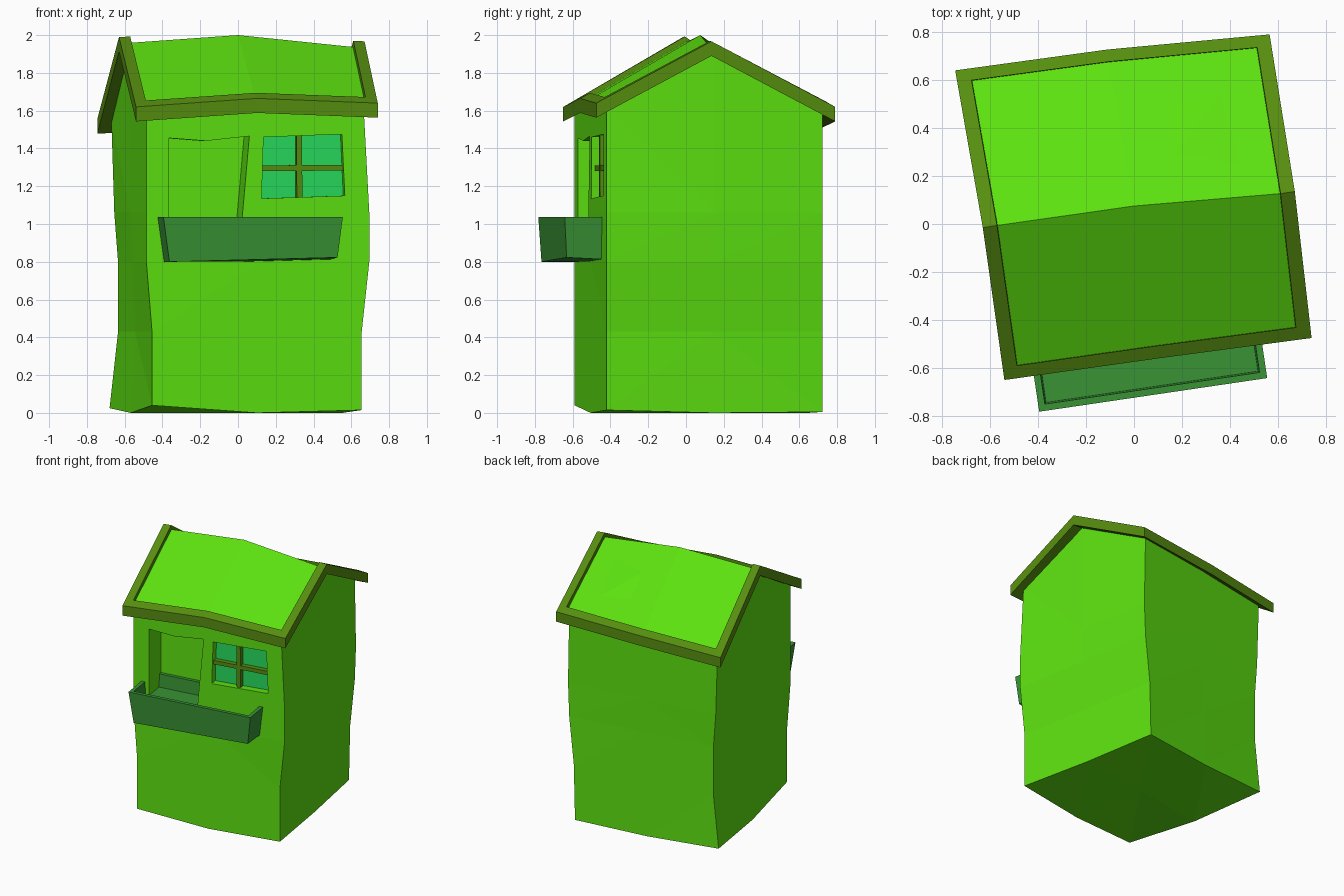
import bpy, bmesh
from mathutils import Vector

if "Cube" in bpy.data.objects:
    bpy.data.objects.remove(bpy.data.objects["Cube"])


def material(name, rgb):
    m = bpy.data.materials.new(name)
    m.diffuse_color = (*rgb, 1)
    m.use_nodes = True
    m.node_tree.nodes["Principled BSDF"].inputs["Base Color"].default_value = m.diffuse_color
    return m


GREEN = material("bright green", (0.107, 0.75, 0.005))
OLIVE = material("olive trim", (0.093, 0.27, 0.005))
PLANTER = material("planter green", (0.04, 0.29, 0.035))
GLASS = material("glass green", (0.019, 0.71, 0.107))


def finish(name, bm, *mats):
    bmesh.ops.recalc_face_normals(bm, faces=bm.faces[:])
    me = bpy.data.meshes.new(name)
    bm.to_mesh(me)
    bm.free()
    for m in mats:
        me.materials.append(m)
    ob = bpy.data.objects.new(name, me)
    bpy.context.collection.objects.link(ob)
    return ob


def wall(x, d, z):
    """Point on the turned front wall, d units inward."""
    return Vector((x - 0.147 * d, -0.518 + 0.148 * x + 0.989 * d, z))


def loft(bm, rings):
    """Join rings of points with quads; return the vertex rings."""
    vs = [[bm.verts.new(p) for p in r] for r in rings]
    n = len(vs[0])
    for a, b in zip(vs, vs[1:]):
        for i in range(n):
            bm.faces.new((a[i], a[(i + 1) % n], b[(i + 1) % n], b[i]))
    return vs


def prism(name, outline, d0, d1, mat):
    """Outline in wall x and z, extruded into the wall."""
    bm = bmesh.new()
    v = loft(bm, [[wall(x, d, z) for x, z in outline] for d in (d0, d1)])
    bm.faces.new(v[0])
    bm.faces.new(v[1])
    return finish(name, bm, mat)


# House body: crooked rings of four corners plus edge midpoints
LEVELS = [  # x of front left, front right, back right, back left
    (-0.455, 0.655, 0.45, -0.68),
    (-0.455, 0.655, 0.46, -0.635),
    (-0.485, 0.695, 0.50, -0.635),
    (-0.485, 0.695, 0.51, -0.655),
    (-0.485, 0.665, 0.50, -0.67)]
YS = (-0.59, -0.42, 0.722, 0.57)
ZS = [(0.04, 0, 0.015, 0, 0.005, 0, 0.025, 0),
      (0.43,) * 8, (0.8,) * 8, (1.06,) * 8,
      (1.60, 1.645, 1.62, 1.91, 1.60, 1.57, 1.54, 1.935)]
rings = []
for xs, zs in zip(LEVELS, ZS):
    ring = []
    for i in range(4):
        j = (i + 1) % 4
        ring.append((xs[i], YS[i], zs[2 * i]))
        ring.append(((xs[i] + xs[j]) / 2, (YS[i] + YS[j]) / 2, zs[2 * i + 1]))
    rings.append(ring)
bm = bmesh.new()
v = loft(bm, rings)
for ring, z in ((v[0], 0.0), (v[-1], 1.965)):
    c = bm.verts.new((0.0, 0.075, z))
    for a, b, d in ((7, 0, 1), (1, 2, 3), (3, 4, 5), (5, 6, 7)):
        bm.faces.new((ring[a], ring[b], ring[d], c))
bmesh.ops.triangulate(bm, faces=bm.faces[:])
body = finish("house_body", bm, GREEN)

# Recesses for the serving hatch and the window
HATCH = [(-0.365, 0.92), (0.012, 0.92), (0.06, 1.465), (-0.17, 1.44), (-0.365, 1.455)]
WINDOW = [(0.125, 1.135), (0.565, 1.15), (0.55, 1.475), (0.135, 1.46)]
for name, outline, depth in (("hatch_cutter", HATCH, 0.19), ("window_cutter", WINDOW, 0.06)):
    cutter = prism(name, outline, -0.1, depth, GREEN)
    cutter.hide_render = True
    mod = body.modifiers.new(name, 'BOOLEAN')
    mod.operation = 'DIFFERENCE'
    mod.solver = 'EXACT'
    mod.object = cutter
    bpy.context.view_layer.objects.active = body
    bpy.ops.object.modifier_apply(modifier=name)
    bpy.data.objects.remove(cutter)

# Window glass and crossed bars
prism("window_glass", WINDOW, 0.053, 0.061, GLASS)
prism("window_upright_bar", [(0.313, 1.14), (0.343, 1.14), (0.34, 1.468), (0.312, 1.467)],
      0.012, 0.056, OLIVE)
prism("window_cross_bar", [(0.13, 1.28), (0.56, 1.283), (0.558, 1.313), (0.131, 1.31)],
      0.016, 0.055, OLIVE)

# Roof slab with raised trim around sunken panels
STATIONS = [  # back, ridge, front
    [(-0.745, 0.64, 1.555), (-0.63, -0.015, 1.99), (-0.54, -0.65, 1.62)],
    [(-0.11, 0.727, 1.59), (0.0, 0.075, 2.033), (0.1, -0.56, 1.665)],
    [(0.565, 0.79, 1.62), (0.67, 0.135, 1.967), (0.74, -0.475, 1.64)]]
bm = bmesh.new()
top = [[bm.verts.new(p) for p in s] for s in STATIONS]
low = [[bm.verts.new((x, y, z - 0.077)) for x, y, z in s] for s in STATIONS]
panels = []
for i in range(2):
    for j in range(2):
        quad = ((i, j), (i, j + 1), (i + 1, j + 1), (i + 1, j))
        panels.append(bm.faces.new([top[a][b] for a, b in quad]))
        bm.faces.new([low[a][b] for a, b in reversed(quad)])
rim = [(0, 0), (0, 1), (0, 2), (1, 2), (2, 2), (2, 1), (2, 0), (1, 0)]
for (a, b), (c, d) in zip(rim, rim[1:] + rim[:1]):
    bm.faces.new((top[a][b], low[a][b], low[c][d], top[c][d]))
bmesh.ops.recalc_face_normals(bm, faces=bm.faces[:])
for width in (0.06, 0.002):
    bmesh.ops.inset_region(bm, faces=panels, thickness=width, use_even_offset=True)
for vert in {w for f in panels for w in f.verts}:
    vert.co.z -= 0.033
for f in panels:
    f.material_index = 1
finish("roof", bm, OLIVE, GREEN)

# Planter box under the hatch, open on top and tapering downward
back = Vector((-0.147, 0.989, 0)) * 0.395
tl, tr = Vector((-0.395, -0.782, 1.038)), Vector((0.555, -0.642, 1.038))
bl, br = Vector((-0.363, -0.765, 0.8)), Vector((0.527, -0.632, 0.823))
bm = bmesh.new()
v = loft(bm, [[bl, br, br + back - Vector((0, 0, 0.02)), bl + back], [tl, tr, tr + back, tl + back]])
bm.faces.new(v[0])
lid = bm.faces.new(v[1])
bmesh.ops.recalc_face_normals(bm, faces=bm.faces[:])
for width in (0.028, 0.006):
    bmesh.ops.inset_region(bm, faces=[lid], thickness=width, use_even_offset=True)
for vert in lid.verts:
    vert.co.z -= 0.1
finish("planter_box", bm, PLANTER)
